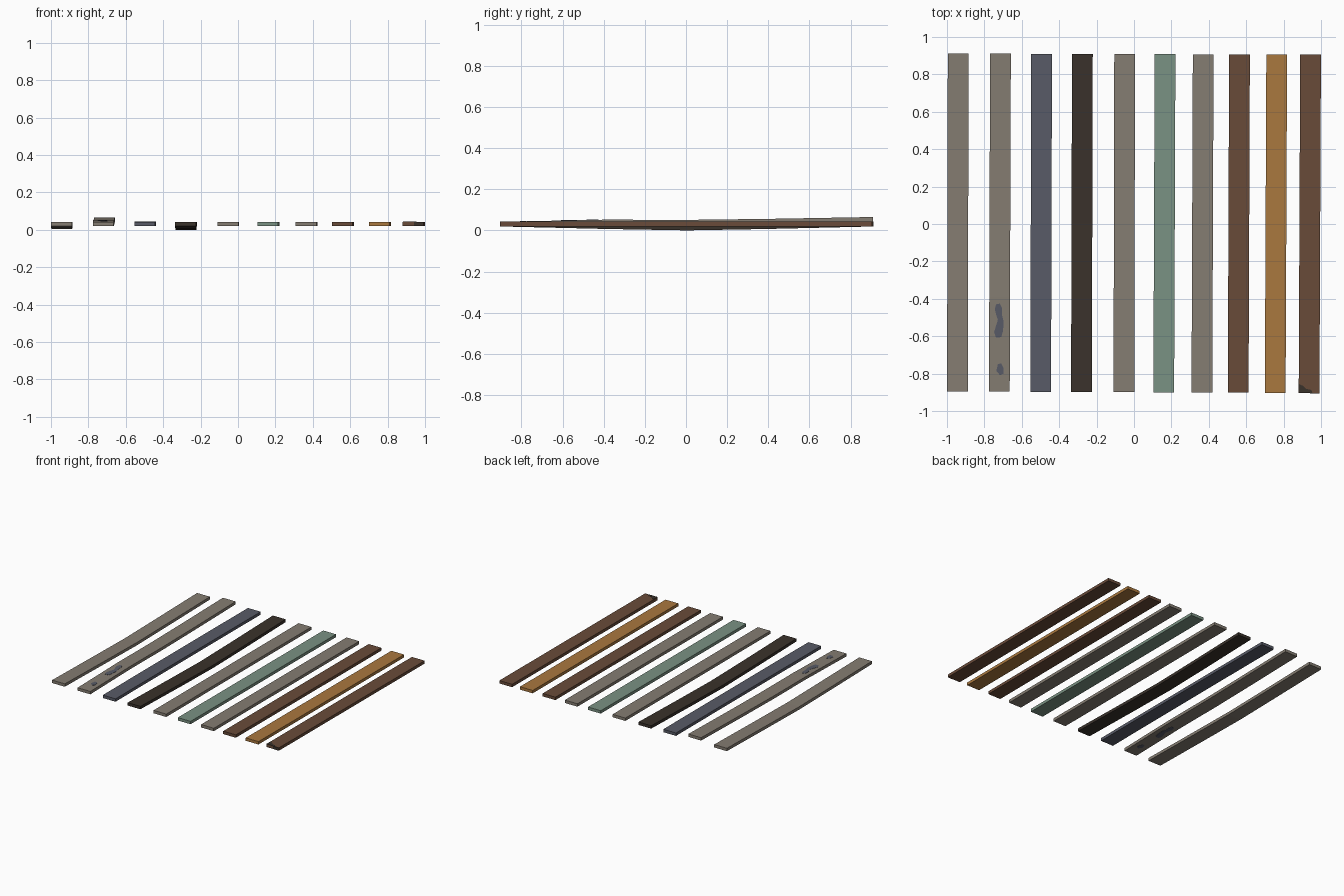
import bpy, bmesh

if "Cube" in bpy.data.objects:
    bpy.data.objects.remove(bpy.data.objects["Cube"])


def material(name, r, g, b):
    def lin(c):
        c /= 255
        return c / 12.92 if c <= 0.04045 else ((c + 0.055) / 1.055) ** 2.4
    m = bpy.data.materials.new(name)
    m.diffuse_color = (lin(r), lin(g), lin(b), 1)
    m.use_nodes = True
    m.node_tree.nodes["Principled BSDF"].inputs["Base Color"].default_value = m.diffuse_color
    return m


GREY = material("weathered grey", 133, 125, 114)
SLATE = material("slate blue", 88, 91, 103)
DARK = material("dark wood", 58, 50, 43)
SAGE = material("sage green", 122, 146, 131)
BROWN = material("brown wood", 105, 75, 57)
OCHRE = material("ochre wood", 170, 120, 62)

WIDTH, BOTTOM, TOP = 0.111, 0.019, 0.042
STATIONS = (0.0, 0.28, 0.5, 0.72, 1.0)
FLAT = (0, 0, 0, 0, 0)
SAG = (0, -0.009, -0.015, -0.009, 0)
DEEP_SAG = (0, -0.012, -0.019, -0.012, 0)
LIFT = (0, 0.010, 0.009, 0.014, 0.023)
BUMP = (0.001, 0.002, 0.002, 0.002, 0.001)


def finish(name, bm, mat):
    bmesh.ops.recalc_face_normals(bm, faces=bm.faces)
    me = bpy.data.meshes.new(name)
    bm.to_mesh(me)
    bm.free()
    me.materials.append(mat)
    ob = bpy.data.objects.new(name, me)
    bpy.context.collection.objects.link(ob)
    return ob


def plank(name, x_front, x_back, y0, y1, bend, mat):
    """Board lofted front to back, with a small bend in height."""
    bm = bmesh.new()
    rings = []
    for t, dz in zip(STATIONS, bend):
        x = x_front + (x_back - x_front) * t
        y = y0 + (y1 - y0) * t
        h = WIDTH / 2
        rings.append([bm.verts.new((x + sx * h, y, z + dz)) for sx, z in
                      ((-1, BOTTOM), (1, BOTTOM), (1, TOP), (-1, TOP))])
    for a, b in zip(rings, rings[1:]):
        for i in range(4):
            j = (i + 1) % 4
            bm.faces.new((a[i], a[j], b[j], b[i]))
    bm.faces.new(rings[0])
    bm.faces.new(rings[-1])
    return finish(name, bm, mat)


def patch(name, points, mat, thick=0.0015):
    """Thin painted plate from 3D outline points, thickened vertically."""
    bm = bmesh.new()
    f = bm.faces.new([bm.verts.new(p) for p in points])
    r = bmesh.ops.extrude_face_region(bm, geom=[f])
    for v in r["geom"]:
        if isinstance(v, bmesh.types.BMVert):
            v.co.z += thick
    return finish(name, bm, mat)


# planks, left to right: front x centre, back x centre, bend, colour
BOARDS = (
    (-0.944, -0.940, SAG, GREY),
    (-0.720, -0.714, LIFT, GREY),
    (-0.499, -0.494, BUMP, SLATE),
    (-0.281, -0.276, DEEP_SAG, DARK),
    (-0.054, -0.050, FLAT, GREY),
    (0.159, 0.166, FLAT, SAGE),
    (0.363, 0.370, FLAT, GREY),
    (0.557, 0.564, FLAT, BROWN),
    (0.755, 0.763, FLAT, OCHRE),
    (0.936, 0.944, FLAT, BROWN),
)
for i, (xf, xb, bend, mat) in enumerate(BOARDS):
    d = 0.0008 * i
    plank(f"plank_{i + 1}", xf, xb, -0.896 - d, 0.911 - d * 0.8, bend, mat)


# worn spots on the second plank, both faces
def lift_at(y):
    t = (y + 0.897) / 1.807
    if t < 0.28:
        return 0.010 * t / 0.28
    return 0.010 - 0.001 * (t - 0.28) / 0.22


LONG_SPOT = ((-.738, -.43), (-.717, -.425), (-.706, -.45), (-.706, -.487),
             (-.697, -.52), (-.70, -.572), (-.71, -.605), (-.738, -.607),
             (-.748, -.578), (-.738, -.545), (-.728, -.513), (-.738, -.481),
             (-.744, -.455))
SMALL_SPOT = ((-.728, -.75), (-.71, -.745), (-.697, -.77), (-.697, -.80),
              (-.717, -.808), (-.736, -.785))
for label, spot in (("long", LONG_SPOT), ("small", SMALL_SPOT)):
    patch(f"{label}_spot_top", [(x, y, TOP + lift_at(y)) for x, y in spot], SLATE)
    patch(f"{label}_spot_bottom",
          [(x, y, BOTTOM + lift_at(y) - 0.0015) for x, y in spot], SLATE)

# dark stain on the front end of the last plank
STAIN = ((.882, -.904), (.882, -.856), (.906, -.866), (.922, -.882),
         (.948, -.887), (.954, -.904))
patch("stain_top", [(x, y, TOP) for x, y in STAIN], DARK)
patch("stain_end", [(.94, -.9025, BOTTOM), (.991, -.9025, BOTTOM),
                    (.991, -.9050, BOTTOM), (.94, -.9050, BOTTOM)],
      DARK, TOP - BOTTOM)
